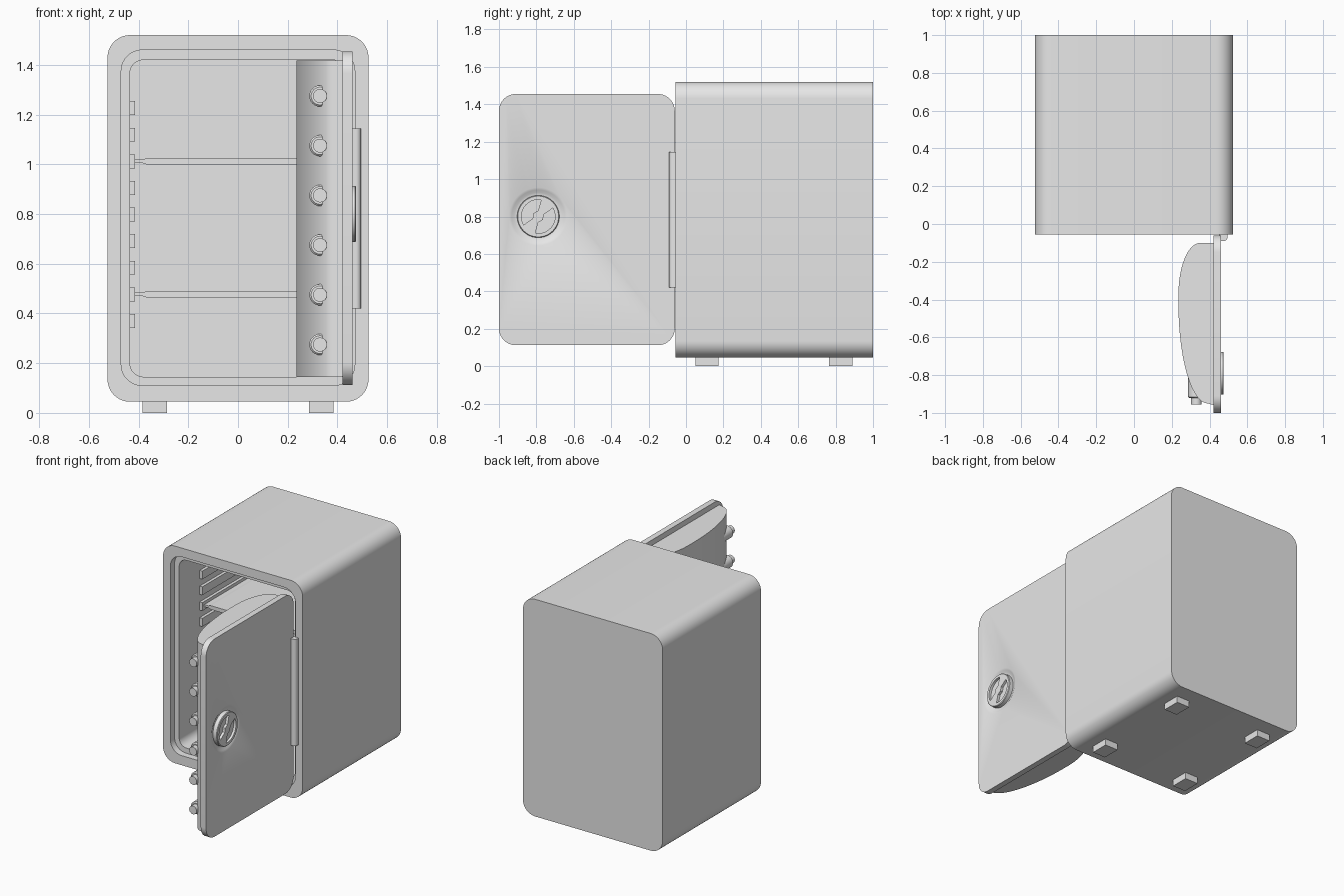
import bpy, bmesh, math
from mathutils import Matrix, Vector

if "Cube" in bpy.data.objects:
    bpy.data.objects.remove(bpy.data.objects["Cube"])

grey = bpy.data.materials.new("light grey")
grey.diffuse_color = (0.8, 0.8, 0.8, 1)
grey.use_nodes = True
grey.node_tree.nodes["Principled BSDF"].inputs["Base Color"].default_value = grey.diffuse_color


def finish(name, bm, smooth=True):
    bmesh.ops.recalc_face_normals(bm, faces=bm.faces[:])
    me = bpy.data.meshes.new(name)
    bm.to_mesh(me)
    bm.free()
    me.materials.append(grey)
    ob = bpy.data.objects.new(name, me)
    bpy.context.collection.objects.link(ob)
    if smooth:
        bpy.ops.object.select_all(action='DESELECT')
        ob.select_set(True)
        bpy.context.view_layer.objects.active = ob
        bpy.ops.object.shade_smooth_by_angle(angle=math.radians(35))
    return ob


def loft(name, loops, smooth=True):
    """Skin a chain of equal point loops and cap both ends."""
    bm = bmesh.new()
    rings = [[bm.verts.new(p) for p in lp] for lp in loops]
    for a, b in zip(rings, rings[1:]):
        for i in range(len(a)):
            j = (i + 1) % len(a)
            bm.faces.new((a[i], a[j], b[j], b[i]))
    bm.faces.new(rings[0])
    bm.faces.new(rings[-1])
    return finish(name, bm, smooth)


def rounded(u0, u1, v0, v1, r, n=10):
    """Rounded rectangle as (u, v) points."""
    pts = []
    for k, (cu, cv) in enumerate(((u1 - r, v1 - r), (u0 + r, v1 - r),
                                  (u0 + r, v0 + r), (u1 - r, v0 + r))):
        for i in range(n + 1):
            a = math.pi / 2 * (k + i / n)
            pts.append((cu + r * math.cos(a), cv + r * math.sin(a)))
    return pts


def box(name, x0, x1, y0, y1, z0, z1):
    return loft(name, [[(x0, y0, z), (x1, y0, z), (x1, y1, z), (x0, y1, z)]
                       for z in (z0, z1)], False)


def lathe(name, profile, centre, axis, n=48):
    """Stack of circles (distance, radius) along the x or y axis."""
    loops = []
    for d, r in profile:
        ring = []
        for i in range(n):
            a = 2 * math.pi * i / n
            c, s = r * math.cos(a), r * math.sin(a)
            ring.append(Vector(centre) + Vector((d, c, s) if axis == 'x' else (c, d, s)))
        loops.append(ring)
    return loft(name, loops)


def cut(ob, cutter):
    m = ob.modifiers.new("cut", 'BOOLEAN')
    m.operation = 'DIFFERENCE'
    m.solver = 'EXACT'
    m.object = cutter
    cutter.hide_render = True
    cutter.hide_set(True)


# Hollow cabinet: outer shell, stepped door frame and cavity in one skin
outer = rounded(-0.525, 0.525, 0.045, 1.52, 0.09)
frame = rounded(-0.47, 0.47, 0.11, 1.46, 0.085)
inner = rounded(-0.435, 0.435, 0.145, 1.42, 0.055)
steps = [(outer, 1.0), (outer, -0.055), (frame, -0.055),
         (frame, -0.01), (inner, -0.01), (inner, 0.94)]
loft("cabinet", [[(x, y, z) for x, z in lp] for lp, y in steps])

# Feet
for sx in (-1, 1):
    for y in (0.05, 0.765):
        box("foot", sx * 0.335 - 0.05, sx * 0.335 + 0.05, y, y + 0.125, 0, 0.05)

# Shelf rails on both side walls
for i in range(9):
    z = 0.37 + 0.107 * i
    for sx in (-1, 1):
        a, b = sorted((sx * 0.438, sx * 0.415))
        box("shelf_rail", a, b, 0.21, 0.9, z - 0.028, z + 0.028)

# Shelves with tapered edges and thin side tongues
half = [(0.365, 0.013), (0.385, 0.007), (0.42, 0.007)]
right = half + [(x, -z) for x, z in reversed(half)]
shelf = right + [(-x, -z) for x, z in right]
for h in (0.477, 1.012):
    loft("shelf", [[(x, y, z + h) for x, z in shelf] for y in (0.23, 0.9)], False)

# Door slab with a shallow dish for the dial
slab = rounded(-1.0, -0.06, 0.112, 1.455, 0.09)
door = loft("door", [[(x, y, z) for y, z in slab] for x in (0.42, 0.46)])
dial_at = (0.46, -0.79, 0.80)
dish = lathe("dish_cutter", [(-0.016, 0.115), (-0.013, 0.128), (-0.005, 0.142),
                             (0, 0.155), (0.02, 0.19)], dial_at, 'x')
cut(door, dish)

# Curved lock housing on the inside of the door
curve = [(0.42, -0.1), (0.35, -0.1)]
for i in range(1, 13):                       # hinge side curve
    a = math.pi / 2 * i / 12
    curve.append((0.35 - 0.115 * math.sin(a), -0.375 + 0.275 * math.cos(a)))
for i in range(1, 15):                       # long sweep to the bolt side
    a = math.pi / 2 * i / 14
    curve.append((0.39 - 0.155 * math.cos(a), -0.42 - 0.53 * math.sin(a)))
curve.append((0.42, -0.958))
loft("lock_housing", [[(x, y, z) for x, y in curve] for z in (0.145, 1.418)])

# Locking bolts with collars
for i in range(6):
    lathe("bolt", [(-0.8, 0.043), (-0.915, 0.043), (-0.922, 0.036), (-0.922, 0.028),
                   (-0.955, 0.028)], (0.33, 0, 0.275 + 0.2 * i), 'y', 24)

# Hinge strip with a rounded outer edge
strip = [(0.45, -0.055), (0.495, -0.055)]
for i in range(9):
    a = math.pi / 2 * i / 8
    strip.append((0.475 + 0.02 * math.cos(a), -0.07 - 0.02 * math.sin(a)))
strip.append((0.45, -0.09))
loft("hinge", [[(x, y, z) for x, y in strip] for z in (0.42, 1.145)])

# Dial with two recessed halves leaving a diagonal grip bar
dial = lathe("dial", [(-0.018, 0.113), (0.011, 0.113), (0.015, 0.109)], dial_at, 'x')
for turn in (0, math.pi):
    pts = []
    for i in range(17):
        a = math.radians(80 + 130 * i / 16) + turn
        pts.append((0.09 * math.cos(a), 0.09 * math.sin(a)))
    for deg, r in ((200, 0.032), (145, 0.03), (90, 0.032)):
        a = math.radians(deg) + turn
        pts.append((r * math.cos(a), r * math.sin(a)))
    cutter = loft("dial_cutter", [[(x, dial_at[1] + y, dial_at[2] + z) for y, z in pts]
                                  for x in (0.458, 0.5)], False)
    cut(dial, cutter)
